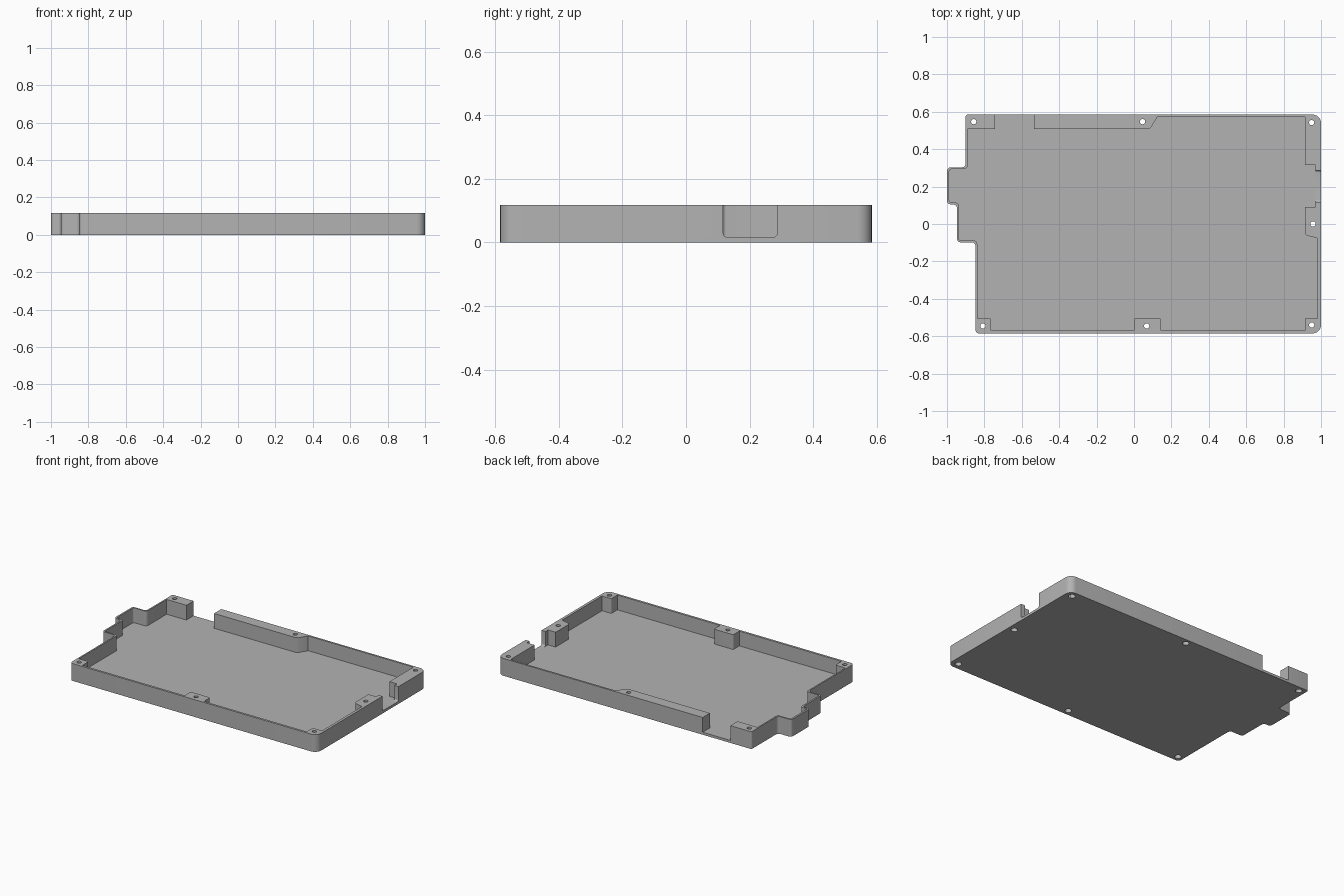
import bpy, bmesh, math
from mathutils import Vector

if "Cube" in bpy.data.objects:
    bpy.data.objects.remove(bpy.data.objects["Cube"], do_unlink=True)

HEIGHT, FLOOR = 0.117, 0.017

grey = bpy.data.materials.new("light grey")
grey.use_nodes = True
grey.diffuse_color = (0.45, 0.45, 0.45, 1)
grey.node_tree.nodes["Principled BSDF"].inputs["Base Color"].default_value = (0.45, 0.45, 0.45, 1)


def rounded(points, steps=6):
    """Round square corners given as (x, y, radius)."""
    out = []
    for i, (x, y, r) in enumerate(points):
        p = Vector((x, y))
        if r == 0:
            out.append(p)
            continue
        back = (Vector(points[i - 1][:2]) - p).normalized()
        ahead = (Vector(points[(i + 1) % len(points)][:2]) - p).normalized()
        for k in range(steps + 1):
            a = math.pi / 2 * k / steps
            out.append(p + r * (back + ahead - ahead * math.cos(a) - back * math.sin(a)))
    return out


def finish(name, bm):
    bmesh.ops.recalc_face_normals(bm, faces=bm.faces)
    mesh = bpy.data.meshes.new(name)
    bm.to_mesh(mesh)
    bm.free()
    obj = bpy.data.objects.new(name, mesh)
    bpy.context.collection.objects.link(obj)
    obj.data.materials.append(grey)
    return obj


def prism(name, points, low, high, along_x=False):
    """Extrude a profile upward, or along x when it is a (y, z) profile."""
    bm = bmesh.new()
    place = (lambda p: (low, p.x, p.y)) if along_x else (lambda p: (p.x, p.y, low))
    face = bm.faces.new([bm.verts.new(place(p)) for p in rounded(points)])
    moved = bmesh.ops.extrude_face_region(bm, geom=[face])["geom"]
    shift = Vector((high - low, 0, 0)) if along_x else Vector((0, 0, high - low))
    bmesh.ops.translate(bm, vec=shift, verts=[v for v in moved if isinstance(v, bmesh.types.BMVert)])
    return finish(name, bm)


def cylinder(name, x, y, radius, low, high):
    bm = bmesh.new()
    bmesh.ops.create_cone(bm, cap_ends=True, segments=20, radius1=radius, radius2=radius, depth=high - low)
    bmesh.ops.translate(bm, vec=(x, y, (low + high) / 2), verts=bm.verts)
    return finish(name, bm)


# Outer body with the stepped side
S = 0.02
tray = prism("case_tray", [
    (-0.9, 0.585, 0.012), (-0.9, 0.303, S), (-1, 0.303, S), (-1, 0.105, S),
    (-0.947, 0.105, S), (-0.947, -0.098, S), (-0.848, -0.098, S), (-0.848, -0.585, S),
    (1, -0.585, 0.045), (1, 0.585, 0.045)], 0, HEIGHT)

# Cavity outline, leaving thin walls and screw bosses, open at the back and side
cavity = prism("cavity_cutter", [
    (-0.89, 0.508, 0), (-0.89, 0.293, S), (-0.988, 0.293, 0.012), (-0.988, 0.115, 0.012),
    (-0.936, 0.115, S), (-0.936, -0.088, 0.012), (-0.838, -0.088, S),
    (-0.838, -0.505, 0), (-0.765, -0.505, 0.006), (-0.765, -0.57, 0),
    (0, -0.57, 0), (0, -0.505, 0.006), (0.145, -0.505, 0.006), (0.145, -0.57, 0),
    (0.913, -0.57, 0), (0.913, -0.505, 0.006), (0.982, -0.505, 0), (0.982, -0.077, 0),
    (0.925, -0.062, 0), (0.913, -0.05, 0), (0.913, 0.09, 0), (0.97, 0.09, 0),
    (0.97, 0.315, 0), (0.913, 0.315, 0), (0.913, 0.572, 0), (0.125, 0.572, 0),
    (0.09, 0.515, 0), (0.078, 0.508, 0), (-0.535, 0.508, 0), (-0.535, 0.65, 0),
    (-0.742, 0.65, 0), (-0.742, 0.508, 0)], FLOOR, 0.2)

# Port opening in the side wall, with rounded lower corners
port = prism("port_cutter", [
    (0.117, FLOOR, 0.012), (0.287, FLOOR, 0.012), (0.287, 0.2, 0), (0.117, 0.2, 0)],
    0.95, 1.05, along_x=True)
cutters = [cavity, port]

# Screw holes, widened underneath
for x, y in [(-0.857, 0.547), (0.046, 0.547), (0.95, 0.542), (0.957, 0),
             (0.95, -0.54), (0.068, -0.545), (-0.808, -0.545)]:
    cutters.append(cylinder("screw_hole_cutter", x, y, 0.014, -0.05, 0.2))
    cutters.append(cylinder("screw_head_cutter", x, y, 0.021, -0.05, 0.03))

bpy.context.view_layer.objects.active = tray
for cutter in cutters:
    cutter.hide_render = True
    cut = tray.modifiers.new("cut", "BOOLEAN")
    cut.operation = "DIFFERENCE"
    cut.solver = "EXACT"
    cut.object = cutter
    bpy.ops.object.modifier_apply(modifier=cut.name)
    bpy.data.objects.remove(cutter, do_unlink=True)

bpy.ops.object.select_all(action="DESELECT")
tray.select_set(True)
bpy.ops.object.shade_smooth_by_angle(angle=math.radians(30))
